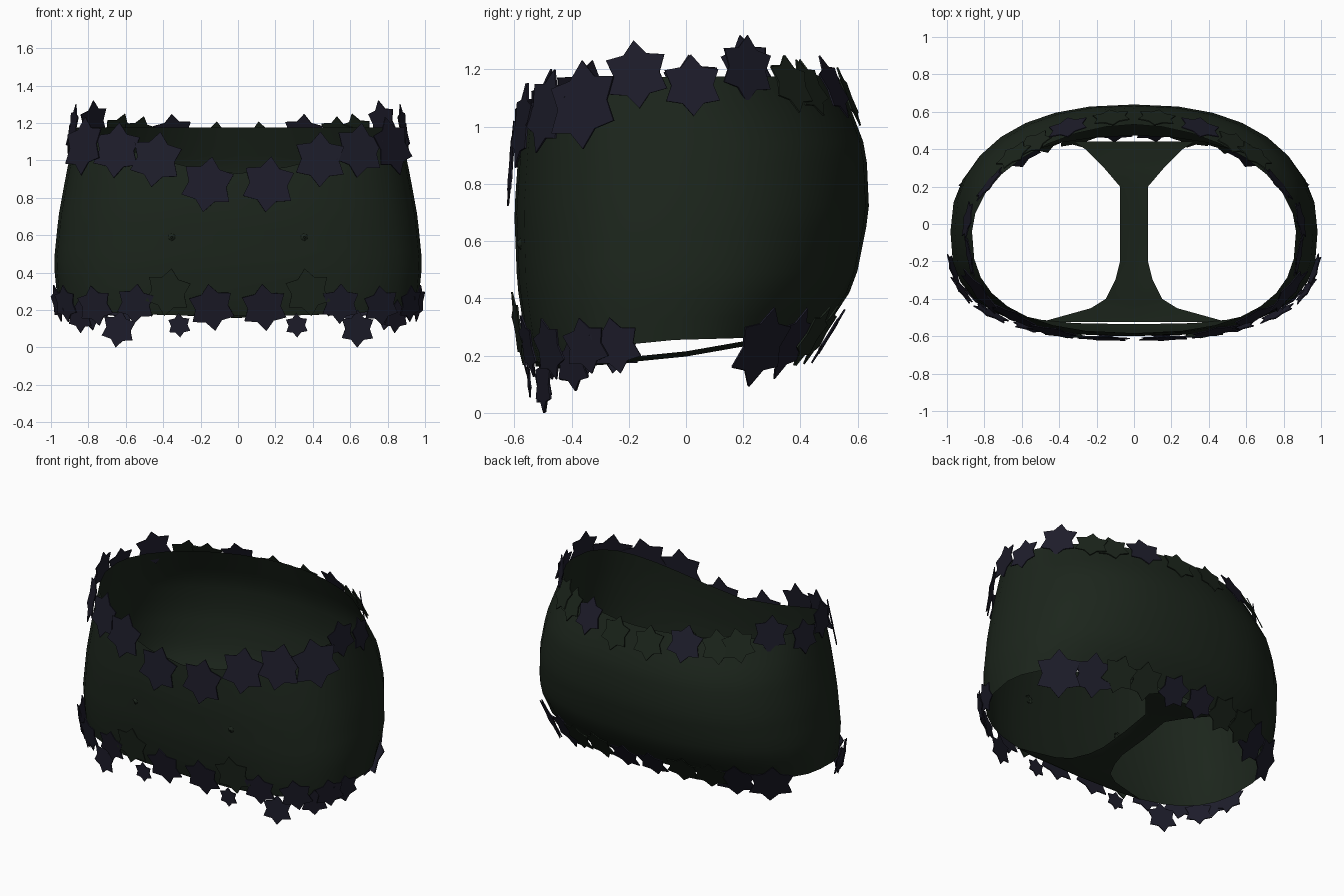
import bpy, bmesh, math, random
from mathutils import Vector, Matrix

random.seed(4)
if "Cube" in bpy.data.objects:
    bpy.data.objects.remove(bpy.data.objects["Cube"], do_unlink=True)


def material(name, rgb):
    m = bpy.data.materials.new(name)
    m.use_nodes = True
    m.diffuse_color = (*rgb, 1)
    m.node_tree.nodes["Principled BSDF"].inputs["Base Color"].default_value = (*rgb, 1)
    return m


GREEN = material("dark green cloth", (0.0115, 0.0185, 0.0115))
PURPLE = material("dark purple", (0.0125, 0.012, 0.0235))


def finish(bm, name, mat, smooth=True):
    me = bpy.data.meshes.new(name)
    bm.to_mesh(me)
    bm.free()
    me.materials.append(mat)
    ob = bpy.data.objects.new(name, me)
    bpy.context.collection.objects.link(ob)
    if smooth:
        for p in me.polygons:
            p.use_smooth = True
    return ob


# Waist profile: height, side radius, front y, back y, front and back squareness
PROFILE = [(0.15, 0.94, -0.53, 0.41, 3.0, 2.05), (0.25, 0.965, -0.56, 0.46, 2.9, 2.1),
           (0.45, 0.985, -0.59, 0.59, 2.7, 2.3), (0.7, 0.96, -0.6, 0.64, 2.6, 2.35),
           (0.92, 0.92, -0.585, 0.63, 2.6, 2.3), (1.18, 0.865, -0.55, 0.53, 2.6, 1.85)]
CY = -0.04


def section(z, rear):
    """Side radius, depth and squareness of one half at a height."""
    zc = min(max(z, PROFILE[0][0]), PROFILE[-1][0])
    for a, b in zip(PROFILE, PROFILE[1:]):
        if zc <= b[0]:
            t = (zc - a[0]) / (b[0] - a[0])
            rx, front, back, pf, pb = (p + (q - p) * t for p, q in zip(a[1:], b[1:]))
            return (rx, back - CY, pb) if rear else (rx, CY - front, pf)


def signed_pow(v, p):
    return math.copysign(abs(v) ** p, v)


def surface(ang, z):
    c, s = math.cos(ang), math.sin(ang)
    rx, depth, power = section(z, s > 0)
    return Vector((rx * signed_pow(c, 2 / power),
                   CY + depth * signed_pow(s, 2 / power), z))


def angle_at(x, y, z):
    rx, depth, power = section(z, y > CY)
    return math.atan2(signed_pow((y - CY) / depth, power / 2),
                      signed_pow(x / rx, power / 2))


def normal_at(ang, z):
    u = surface(ang + 0.06, z) - surface(ang - 0.06, z)
    v = surface(ang, z + 0.06) - surface(ang, z - 0.06)
    return u.cross(v).normalized()


def top_edge(ang):
    if math.sin(ang) >= 0:
        return 1.175
    return 0.93 + 0.245 * abs(math.cos(ang)) ** 1.2


def bottom_edge(ang):
    s = math.sin(ang)
    return 0.255 + (0.015 * s if s > 0 else 0.085 * s)


# Cloth body: an open band with a dipped front rim
SEGS, ROWS = 32, 12
bm = bmesh.new()
rings = []
for r in range(ROWS + 1):
    ring = []
    for i in range(SEGS):
        a = math.tau * i / SEGS
        lo, hi = bottom_edge(a), top_edge(a)
        ring.append(bm.verts.new(surface(a, lo + (hi - lo) * r / ROWS)))
    rings.append(ring)
for lower, upper in zip(rings, rings[1:]):
    for i in range(SEGS):
        j = (i + 1) % SEGS
        bm.faces.new((lower[i], lower[j], upper[j], upper[i]))
finish(bm, "cloth_body", GREEN)

# Sagging strip between the leg openings: y, half width, z
STRIP = [(-0.525, 0.5, 0.18), (-0.45, 0.23, 0.175), (-0.4, 0.15, 0.18),
         (-0.3, 0.1, 0.185), (-0.2, 0.075, 0.195), (0, 0.075, 0.215),
         (0.2, 0.075, 0.25), (0.3, 0.16, 0.262), (0.4, 0.26, 0.268),
         (0.44, 0.32, 0.275)]
bm = bmesh.new()
rows = [[bm.verts.new((w * k, y, z - 0.018 * (1 - abs(k)))) for k in (-1, 0, 1)]
        for y, w, z in STRIP]
for a, b in zip(rows, rows[1:]):
    for k in (0, 1):
        bm.faces.new((a[k], a[k + 1], b[k + 1], b[k]))
finish(bm, "crotch_strip", GREEN)


def star(name, x, y, z, radius, mat, lift):
    """Thin six-pointed plate lying along the cloth."""
    ang = angle_at(x, y, z)
    n = normal_at(ang, z)
    side = Vector((0, 0, 1)).cross(n).normalized()
    up = n.cross(side)
    frame = Matrix((side, up, n)).transposed()
    turn = random.uniform(-0.2, 0.2)
    centre = surface(ang, z) + n * lift
    bm = bmesh.new()
    outline = []
    for k in range(12):
        rad = radius * (1 if k % 2 == 0 else 0.68)
        a = math.pi / 2 + turn + math.pi * k / 6
        p = Vector((rad * math.cos(a), rad * math.sin(a), 0))
        outline.append(bm.verts.new(centre + frame @ p))
    face = bm.faces.new(outline)
    ext = bmesh.ops.extrude_face_region(bm, geom=[face])
    moved = [g for g in ext["geom"] if isinstance(g, bmesh.types.BMVert)]
    bmesh.ops.translate(bm, verts=moved, vec=n * 0.006)
    bmesh.ops.recalc_face_normals(bm, faces=bm.faces)
    finish(bm, name, mat, smooth=False)


# Star trims, one half each: x, y, z, radius, material
TOP = [(0.16, -0.58, 0.87, 0.15, PURPLE), (0.43, -0.54, 1.0, 0.15, PURPLE),
       (0.64, -0.47, 1.05, 0.15, PURPLE), (0.8, -0.34, 1.07, 0.16, PURPLE),
       (0.87, -0.17, 1.18, 0.12, PURPLE), (0.9, 0.02, 1.14, 0.11, PURPLE),
       (0.75, 0.2, 1.2, 0.12, PURPLE), (0.63, 0.35, 1.14, 0.11, GREEN),
       (0.53, 0.42, 1.13, 0.11, GREEN), (0.35, 0.5, 1.13, 0.12, PURPLE),
       (0.12, 0.55, 1.1, 0.11, GREEN)]
BOTTOM = [(0.14, -0.55, 0.22, 0.13, PURPLE), (0.36, -0.54, 0.3, 0.13, GREEN),
          (0.31, -0.52, 0.12, 0.065, PURPLE), (0.55, -0.53, 0.24, 0.11, PURPLE),
          (0.64, -0.48, 0.1, 0.1, PURPLE), (0.75, -0.45, 0.23, 0.11, PURPLE),
          (0.83, -0.38, 0.17, 0.09, PURPLE), (0.89, -0.33, 0.24, 0.1, PURPLE),
          (0.94, -0.24, 0.24, 0.1, PURPLE), (0.84, 0.26, 0.24, 0.15, PURPLE),
          (0.66, 0.38, 0.25, 0.14, PURPLE), (0.48, 0.42, 0.28, 0.12, GREEN),
          (0.3, 0.45, 0.28, 0.12, GREEN), (0.1, 0.47, 0.28, 0.11, PURPLE)]
for label, trim in (("top", TOP), ("bottom", BOTTOM)):
    for i, (x, y, z, radius, mat) in enumerate(trim):
        lift = (0.022 if y < -0.1 else 0.012) + 0.008 * (i % 2)
        for word, sx in (("left", 1), ("right", -1)):
            star(f"{label}_star_{word}_{i + 1}", sx * x, y, z, radius, mat, lift)

# Small pinched puckers on the front
for word, sx in (("left", 1), ("right", -1)):
    ang = angle_at(sx * 0.34, -0.56, 0.59)
    n = normal_at(ang, 0.59)
    bm = bmesh.new()
    spot = Matrix.Translation(surface(ang, 0.59)) @ n.to_track_quat("Z", "Y").to_matrix().to_4x4()
    bmesh.ops.create_cone(bm, segments=6, radius1=0.03, radius2=0.005,
                          depth=0.02, matrix=spot)
    finish(bm, f"front_pucker_{word}", GREEN)
